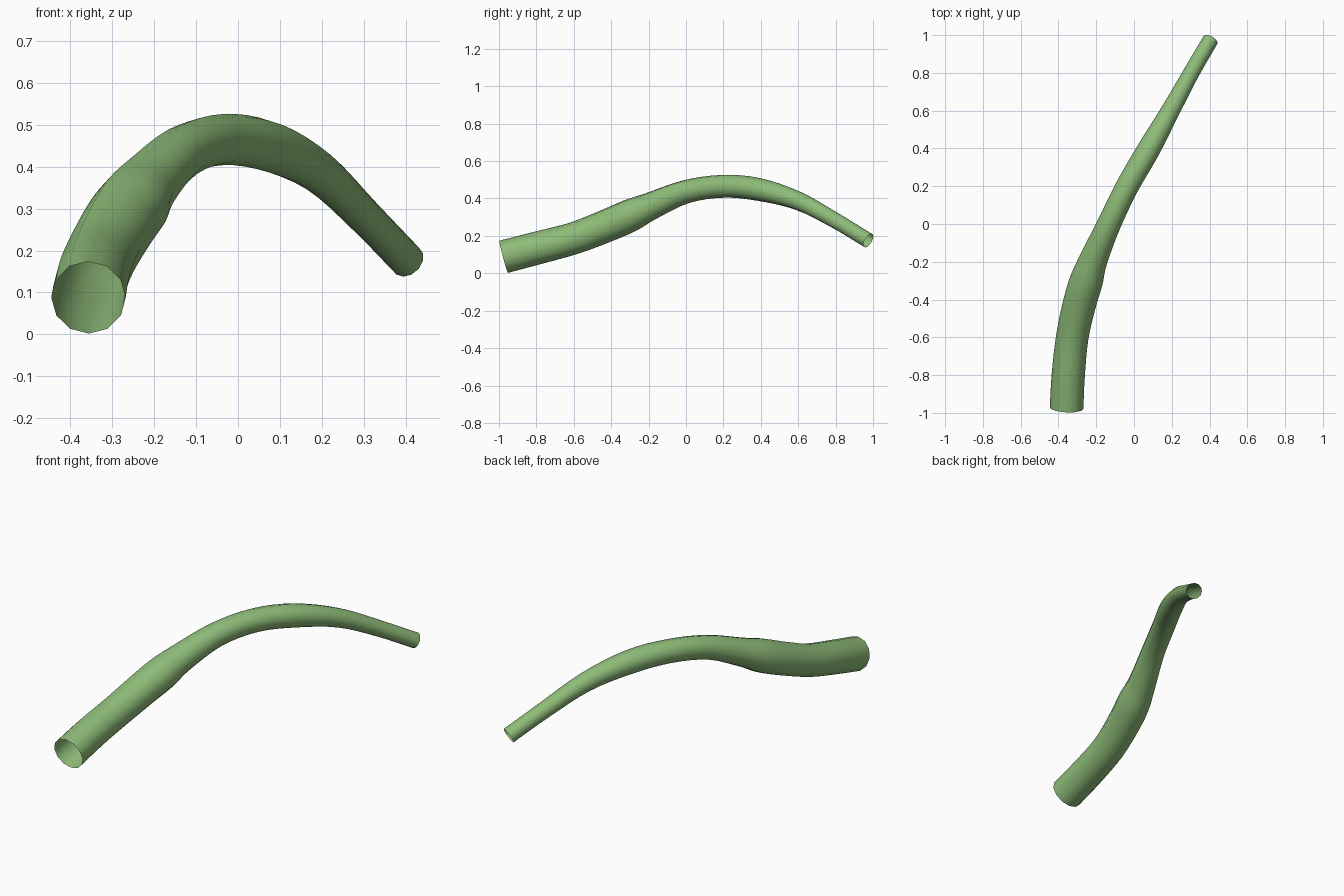
import bpy, bmesh, math
from mathutils import Vector

cube = bpy.data.objects.get("Cube")
if cube:
    bpy.data.objects.remove(cube)

SIDES, STEPS = 12, 4

# Stem centre line with radius: x, y, z, r
PATH = [
    (-0.357, -0.975, 0.088, 0.089),
    (-0.348, -0.80, 0.134, 0.088),
    (-0.327, -0.60, 0.187, 0.086),
    (-0.288, -0.42, 0.256, 0.088),
    (-0.252, -0.30, 0.308, 0.088),
    (-0.215, -0.19, 0.358, 0.075),
    (-0.132, 0.00, 0.436, 0.063),
    (-0.035, 0.20, 0.465, 0.061),
    (0.075, 0.39, 0.448, 0.061),
    (0.193, 0.60, 0.387, 0.050),
    (0.303, 0.80, 0.281, 0.043),
    (0.405, 0.975, 0.175, 0.042),
]


def smooth_path(points, steps):
    """Catmull-Rom samples through the points, in four dimensions."""
    p = [Vector(q) for q in points]
    p = [2 * p[0] - p[1]] + p + [2 * p[-1] - p[-2]]
    out = []
    for a, b, c, d in zip(p, p[1:], p[2:], p[3:]):
        for i in range(steps):
            t = i / steps
            out.append(0.5 * (2 * b + (c - a) * t + (2 * a - 5 * b + 4 * c - d) * t * t
                              + (3 * b - a - 3 * c + d) * t ** 3))
    return out + [p[-2]]


# Open tapered tube swept along the centre line
samples = smooth_path(PATH, STEPS)
centres = [s.to_3d() for s in samples]
bm = bmesh.new()
rings = []
for i, (c, s) in enumerate(zip(centres, samples)):
    tangent = (centres[min(i + 1, len(centres) - 1)] - centres[max(i - 1, 0)]).normalized()
    side = tangent.cross(Vector((0, 0, 1))).normalized()
    up = side.cross(tangent)
    angles = [math.tau * k / SIDES for k in range(SIDES)]
    rings.append([bm.verts.new(c + s[3] * (side * math.cos(a) + up * math.sin(a))) for a in angles])
for r0, r1 in zip(rings, rings[1:]):
    for k in range(SIDES):
        n = (k + 1) % SIDES
        bm.faces.new((r0[k], r0[n], r1[n], r1[k])).smooth = True
bm.normal_update()
# Make the faces point away from the centre line
face = next(iter(bm.faces))
if face.normal.dot(face.calc_center_median() - centres[0]) < 0:
    bmesh.ops.reverse_faces(bm, faces=bm.faces[:])

mesh = bpy.data.meshes.new("stem")
bm.to_mesh(mesh)
bm.free()
stem = bpy.data.objects.new("stem", mesh)
bpy.context.collection.objects.link(stem)

# Leaf green
green = bpy.data.materials.new("leaf_green")
green.use_nodes = True
colour = (0.27, 0.50, 0.19, 1.0)
green.diffuse_color = colour
green.node_tree.nodes["Principled BSDF"].inputs["Base Color"].default_value = colour
mesh.materials.append(green)
